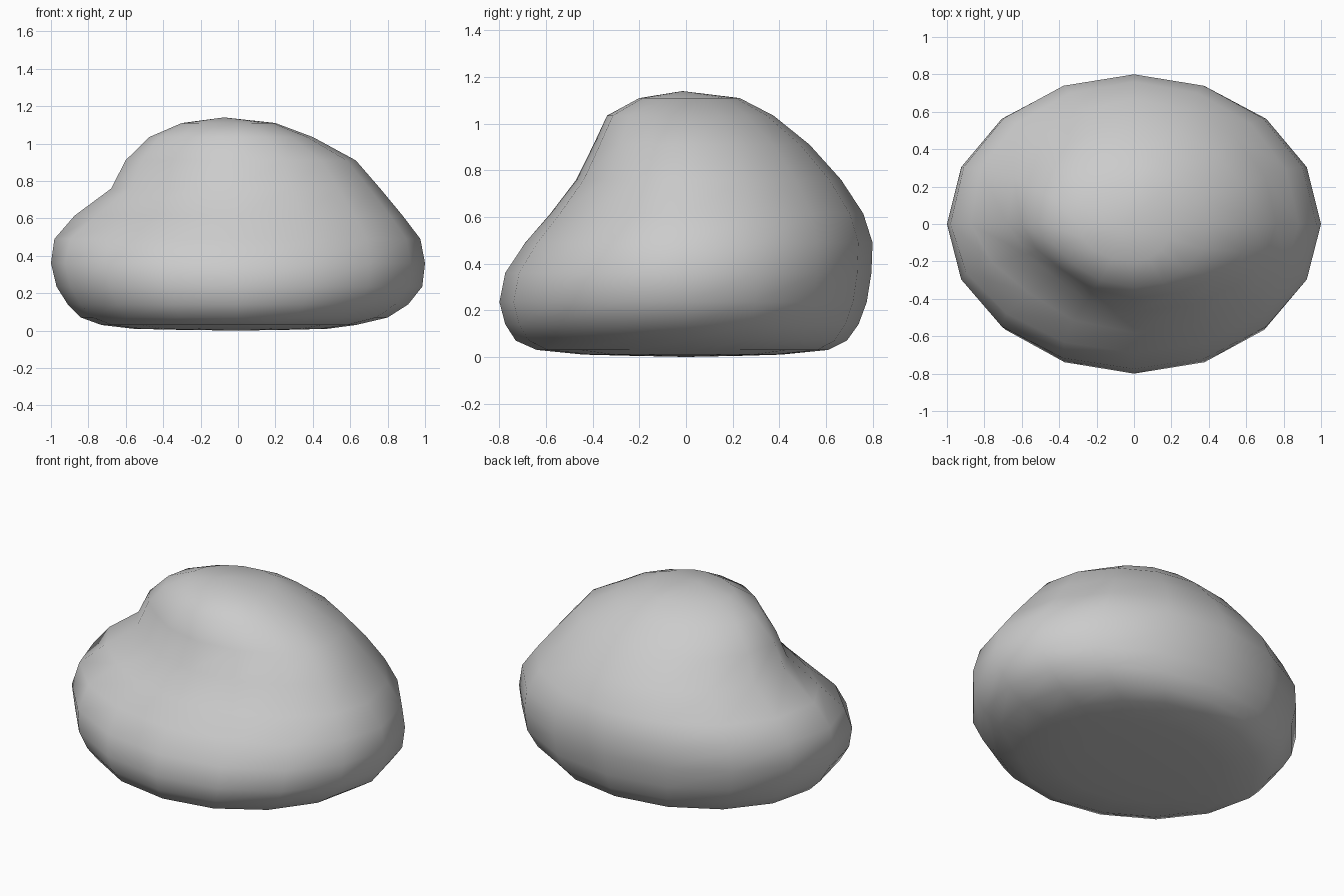
import bpy, bmesh, math

if "Cube" in bpy.data.objects:
    bpy.data.objects.remove(bpy.data.objects["Cube"])

SIDES = 16
# Each ring: height, left, right, front, back reach, dent depth
RINGS = [
    (0.005, 0.36, 0.30, 0.24, 0.24, 0),
    (0.01, 0.56, 0.48, 0.44, 0.41, 0),
    (0.03, 0.73, 0.63, 0.64, 0.61, 0),
    (0.07, 0.84, 0.80, 0.73, 0.69, 0),
    (0.14, 0.91, 0.91, 0.775, 0.74, 0),
    (0.235, 0.97, 0.985, 0.80, 0.775, 0),
    (0.36, 1.0, 1.0, 0.775, 0.795, 0),
    (0.49, 0.985, 0.975, 0.69, 0.80, 0.02),
    (0.615, 0.89, 0.88, 0.585, 0.76, 0.11),
    (0.76, 0.695, 0.76, 0.475, 0.665, 0.15),
    (0.91, 0.615, 0.63, 0.40, 0.53, 0.13),
    (1.035, 0.48, 0.40, 0.34, 0.375, 0.08),
    (1.11, 0.30, 0.20, 0.20, 0.23, 0),
]
DENT_ANGLE, DENT_WIDTH = math.radians(220), math.radians(30)


def ring_point(i, z, left, right, front, back, dent):
    """Point on an egg-shaped ring, pushed inwards at the front left."""
    a = 2 * math.pi * i / SIDES
    c, s = math.cos(a), math.sin(a)
    k = 1 - dent * math.exp(-((a - DENT_ANGLE) / DENT_WIDTH) ** 2)
    return (k * c * (right if c > 0 else left), k * s * (back if s > 0 else front), z)


# Soft lump: stacked rings closed by a pole at each end
bm = bmesh.new()
loops = [[bm.verts.new(ring_point(i, *r)) for i in range(SIDES)] for r in RINGS]
bottom = bm.verts.new((0, 0, 0))
top = bm.verts.new((-0.075, -0.015, 1.14))
for i in range(SIDES):
    j = (i + 1) % SIDES
    for lower, upper in zip(loops, loops[1:]):
        bm.faces.new((lower[i], lower[j], upper[j], upper[i]))
    bm.faces.new((bottom, loops[0][j], loops[0][i]))
    bm.faces.new((top, loops[-1][i], loops[-1][j]))
for f in bm.faces:
    f.smooth = True

mesh = bpy.data.meshes.new("lump")
bm.to_mesh(mesh)
bm.free()
lump = bpy.data.objects.new("lump", mesh)
bpy.context.collection.objects.link(lump)

# Plain grey
grey = bpy.data.materials.new("light grey")
grey.diffuse_color = (0.6, 0.6, 0.6, 1)
grey.use_nodes = True
grey.node_tree.nodes["Principled BSDF"].inputs["Base Color"].default_value = grey.diffuse_color
mesh.materials.append(grey)
